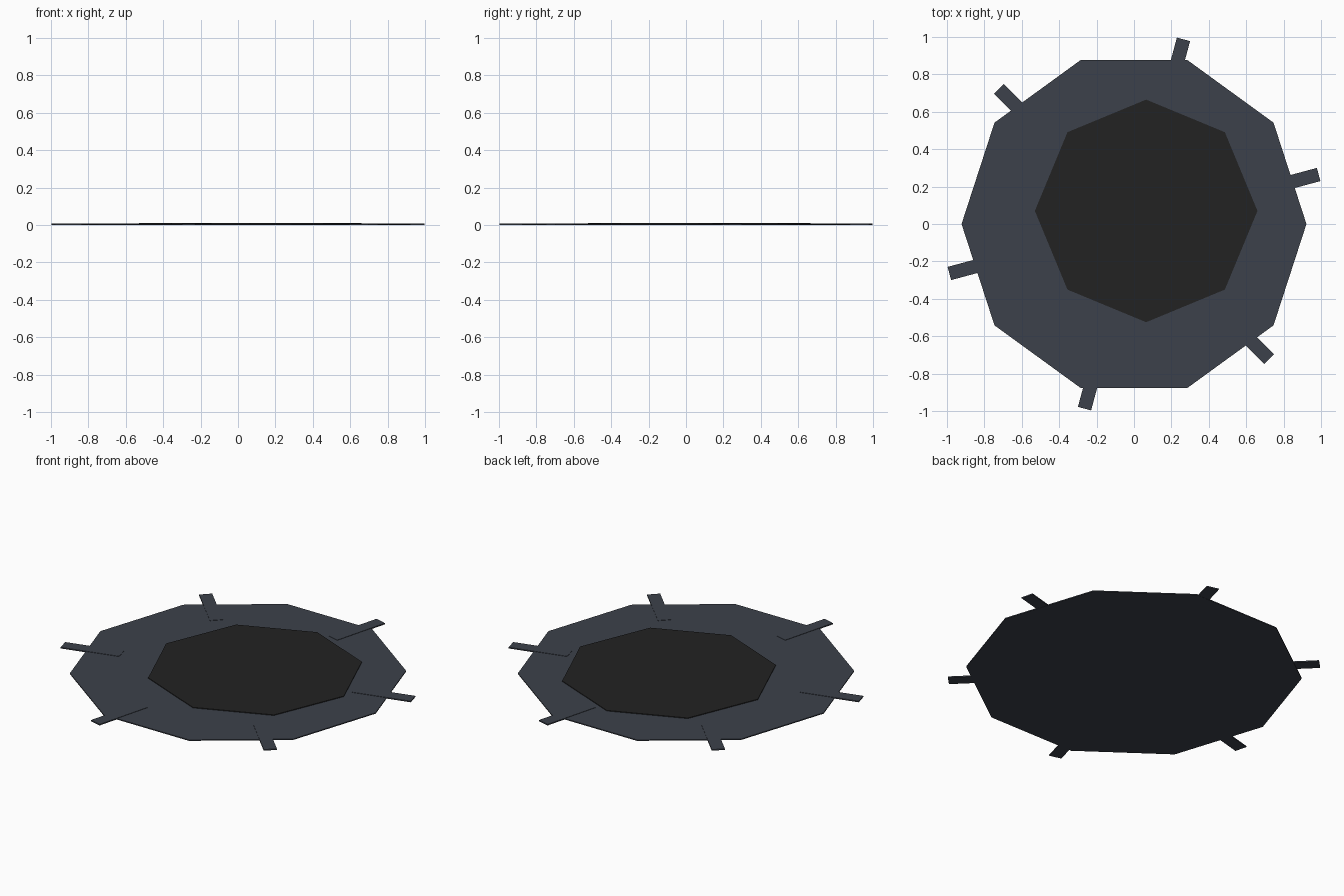
import bpy, math

if "Cube" in bpy.data.objects:
    bpy.data.objects.remove(bpy.data.objects["Cube"])

def material(name, rgb):
    m = bpy.data.materials.new(name)
    m.diffuse_color = (*rgb, 1)
    m.use_nodes = True
    m.node_tree.nodes["Principled BSDF"].inputs["Base Color"].default_value = m.diffuse_color
    return m

slate = material("slate", (0.045, 0.053, 0.070))
black = material("near_black", (0.016, 0.016, 0.016))

def plate(name, sides, radius, x, y, z0, z1, mat):
    # flat polygonal plate with a corner on the +x axis
    bpy.ops.mesh.primitive_cylinder_add(vertices=sides, radius=radius, depth=z1 - z0,
        location=(x, y, (z0 + z1) / 2), rotation=(0, 0, math.pi / 2))
    ob = bpy.context.object
    ob.name = name
    ob.data.materials.append(mat)

# outer ten-sided plate and off-centre eight-sided inlay
plate("outer_plate", 10, 0.922, 0, 0, 0.0, 0.006, slate)
plate("centre_inlay", 8, 0.595, 0.065, 0.07, 0.004, 0.010, black)

# six radial tabs laid through the rim
for i in range(6):
    a = math.radians(15 + 60 * i)
    r0, r1 = 0.68, 1.022
    r = (r0 + r1) / 2
    bpy.ops.mesh.primitive_cube_add(size=1, location=(r * math.cos(a), r * math.sin(a), 0.0045),
                                    rotation=(0, 0, a))
    tab = bpy.context.object
    tab.name = f"rim_tab_{i + 1}"
    tab.scale = (r1 - r0, 0.073, 0.007)
    tab.data.materials.append(slate)
